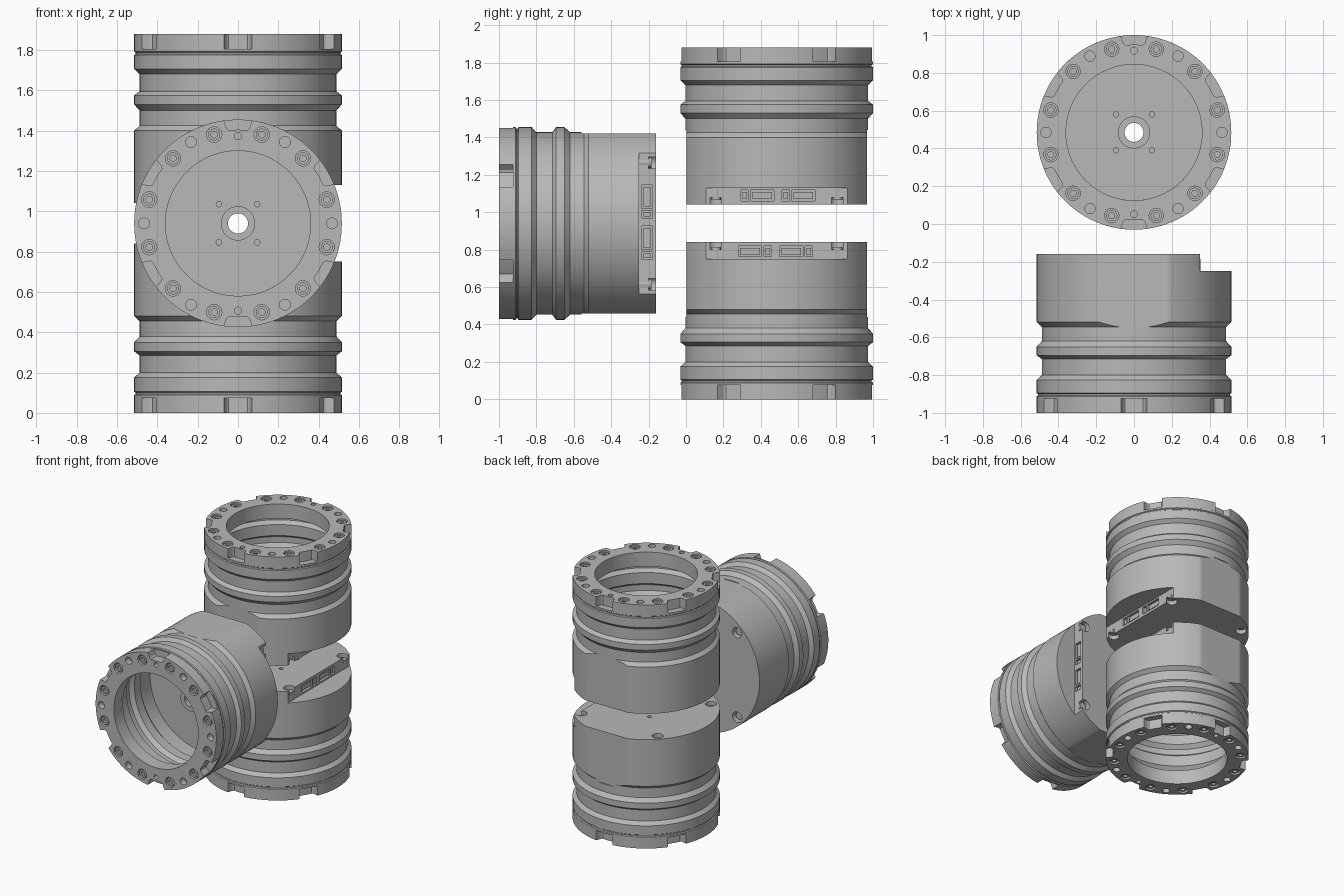
import bpy, bmesh
from math import sin, cos, pi, radians
from mathutils import Matrix, Vector

old = bpy.data.objects.get("Cube")
if old:
    bpy.data.objects.remove(old)

R = 0.515      # outer radius
L = 0.84       # housing length

grey = bpy.data.materials.new("machined grey")
grey.use_nodes = True
grey.diffuse_color = (0.48, 0.48, 0.48, 1)
grey.node_tree.nodes["Principled BSDF"].inputs["Base Color"].default_value = (0.48, 0.48, 0.48, 1)


def lathe(bm, profile, n=24, at=(0, 0), closed=False):
    """Turn an (r, z) profile around a vertical axis."""
    rings = []
    for i in range(n):
        a = 2 * pi * i / n
        rings.append([bm.verts.new((at[0] + r * cos(a), at[1] + r * sin(a), z)) for r, z in profile])
    count = len(profile)
    for i in range(n):
        p, q = rings[i], rings[(i + 1) % n]
        for j in range(count if closed else count - 1):
            k = (j + 1) % count
            bm.faces.new((p[j], q[j], q[k], p[k]))


def cylinder(bm, at, r, low, high, n=24):
    lathe(bm, [(0, low), (r, low), (r, high), (0, high)], n, at)


def box(bm, low, high):
    low, high = Vector(low), Vector(high)
    m = Matrix.Translation((low + high) / 2) @ Matrix.Diagonal((*(high - low), 1))
    bmesh.ops.create_cube(bm, size=1, matrix=m)


def make(name, bm):
    bmesh.ops.remove_doubles(bm, verts=bm.verts, dist=1e-5)
    bmesh.ops.recalc_face_normals(bm, faces=bm.faces)
    mesh = bpy.data.meshes.new(name)
    bm.to_mesh(mesh)
    bm.free()
    mesh.materials.append(grey)
    ob = bpy.data.objects.new(name, mesh)
    bpy.context.scene.collection.objects.link(ob)
    return ob


def carve(ob, cutters):
    """Cut the cutters out of the part, then discard them."""
    for c in cutters:
        c.hide_render = True
        mod = ob.modifiers.new("cut", "BOOLEAN")
        mod.operation = "DIFFERENCE"
        mod.solver = "EXACT"
        mod.object = c
    bpy.context.view_layer.update()
    dg = bpy.context.evaluated_depsgraph_get()
    mesh = bpy.data.meshes.new_from_object(ob.evaluated_get(dg))
    ob.modifiers.clear()
    ob.data = mesh
    for c in cutters:
        bpy.data.objects.remove(c)


def smooth(ob):
    bpy.ops.object.select_all(action="DESELECT")
    ob.select_set(True)
    bpy.context.view_layer.objects.active = ob
    bpy.ops.object.shade_smooth_by_angle(angle=radians(25))


def polar(r, degrees):
    return r * cos(radians(degrees)), r * sin(radians(degrees))


diagonals = [(x, y) for x in (-1, 1) for y in (-1, 1)]

# Housing: ribbed thin wall, solid closed end, hollow central shaft
outside = [(0.36, 0.075), (R, 0.075), (R, 0.088), (0.508, 0.093), (0.508, 0.1), (R, 0.105),
           (R, 0.175), (0.488, 0.2), (0.488, 0.285), (R, 0.305), (R, 0.35), (0.488, 0.38),
           (0.488, 0.455), (R, 0.48), (R, L)]
inside = [(0.05, L), (0.05, 0.42), (0.085, 0.42), (0.085, 0.6), (0.47, 0.6), (0.47, 0.48),
          (0.45, 0.455), (0.45, 0.38), (0.475, 0.35), (0.475, 0.305), (0.45, 0.285),
          (0.45, 0.2), (0.475, 0.175), (0.475, 0.11), (0.36, 0.11)]
bm = bmesh.new()
lathe(bm, outside + inside, 128, closed=True)
housing = make("housing", bm)

# Side flats and connector recess
bm = bmesh.new()
for s in (-1, 1):
    ys = sorted((s * 0.482, s * 0.7))
    box(bm, (-0.4, ys[0], 0.44), (0.34, ys[1], 1))
box(bm, (0.35, -0.48, 0.75), (0.7, 0.48, 1))
flats = make("flat_cutter", bm)

# Connector sockets, closed-end screw holes
bm = bmesh.new()
for y in (-0.205, 0.015):
    box(bm, (0.325, y, 0.762), (0.4, y + 0.125, 0.82))
    box(bm, (0.325, y + 0.137, 0.762), (0.4, y + 0.177, 0.82))
for x, y in diagonals:
    cylinder(bm, (0.325 * x, 0.325 * y), 0.04, 0.77 if x < 0 else 0.8, 0.9)
    cylinder(bm, (0.095 * x, 0.095 * y), 0.015, 0.78, 0.9, 12)
details = make("detail_cutter", bm)
carve(housing, [flats, details])

# Connector plugs inside the sockets
bm = bmesh.new()
for y in (-0.205, 0.015):
    box(bm, (0.32, y + 0.01, 0.772), (0.342, y + 0.115, 0.81))
    box(bm, (0.32, y + 0.145, 0.772), (0.342, y + 0.169, 0.81))
plugs = make("connector_plugs", bm)

# Mounting flange: ring outline with six tapered notches
outline = []
for k in range(6):
    c = pi / 6 + k * pi / 3
    outline += [(R, c - 0.136), (0.475, c - 0.12), (0.465, c - 0.1), (0.465, c),
                (0.465, c + 0.1), (0.475, c + 0.12)]
    span = pi / 3 - 2 * 0.136
    outline += [(R, c + 0.136 + span * i / 14) for i in range(14)]
bm = bmesh.new()
loops = [[bm.verts.new(((r if outer else 0.36) * cos(a), (r if outer else 0.36) * sin(a), z))
          for r, a in outline]
         for outer, z in ((True, 0), (True, 0.075), (False, 0.075), (False, 0))]
for j in range(4):
    p, q = loops[j], loops[(j + 1) % 4]
    for i in range(len(outline)):
        n = (i + 1) % len(outline)
        bm.faces.new((p[i], p[n], q[n], q[i]))
flange = make("flange", bm)

# Flange bolt counterbores and dowel holes
bm = bmesh.new()
for k in range(12):
    cylinder(bm, polar(0.456, 15 + 30 * k), 0.038, -0.1, 0.035)
for k in range(6):
    cylinder(bm, polar(0.466, 60 * k), 0.027, -0.1, 0.05)
for y in (-0.433, 0.433):
    cylinder(bm, (0, y), 0.018, -0.1, 0.05, 16)
carve(flange, [make("bolt_cutter", bm)])

# Socket-head bolts in the flange
bm = bmesh.new()
for k in range(12):
    lathe(bm, [(0, 0.025), (0.016, 0.025), (0.016, 0.008), (0.03, 0.008), (0.03, 0.04)],
          18, polar(0.456, 15 + 30 * k))
bolts = make("flange_bolts", bm)

# Closed-end bolts and inner pins
bm = bmesh.new()
for x, y in diagonals:
    cylinder(bm, (0.325 * x, 0.325 * y), 0.028, 0.75, 0.815, 18)
    cylinder(bm, (0.095 * x, 0.095 * y), 0.016, 0.5, 0.61, 12)
pins = make("end_bolts_and_pins", bm)

# Three units: lower upright, upper inverted, front lying down
parts = [housing, plugs, flange, bolts, pins]
for ob in parts:
    smooth(ob)
places = {
    "lower": ((0, 0.485, 0), 0),
    "upper": ((0, 0.485, 1.88), pi),
    "front": ((0, -1, 0.94), -pi / 2),
}
for label, (spot, turn) in places.items():
    for ob in parts:
        unit = ob if label == "lower" else bpy.data.objects.new(ob.name, ob.data)
        if label != "lower":
            bpy.context.scene.collection.objects.link(unit)
        unit.name = label + "_" + ob.name.replace("lower_", "")
        unit.location = spot
        unit.rotation_euler = (turn, 0, 0)
